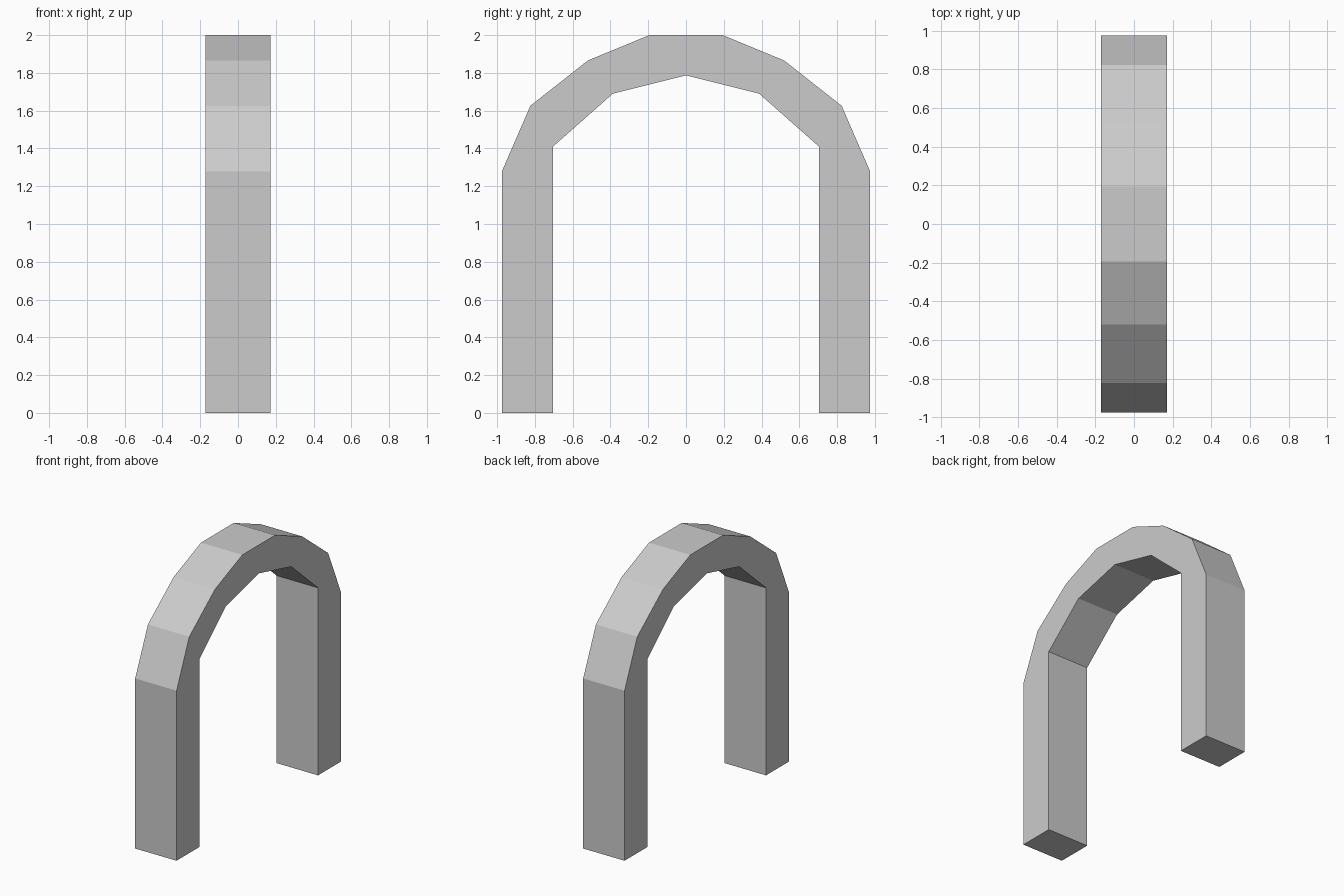
import bpy
import bmesh

if "Cube" in bpy.data.objects:
    bpy.data.objects.remove(bpy.data.objects["Cube"])

HALF_WIDTH = 0.172

# Half profile of the arch as (y, z): outer edge going up, inner edge going down
outer = [(0.975, 0), (0.975, 1.278), (0.824, 1.626), (0.519, 1.866), (0.194, 2.0)]
inner = [(0, 1.787), (0.387, 1.69), (0.705, 1.409), (0.705, 0)]


def mirrored(points):
    return [(-y, z) for y, z in reversed(points)]


# Full outline: right outer, left outer, left inner, crown, right inner
profile = outer + mirrored(outer) + mirrored(inner[1:]) + inner

# Extrude the outline across the width
bm = bmesh.new()
face = bm.faces.new([bm.verts.new((-HALF_WIDTH, y, z)) for y, z in profile])
result = bmesh.ops.extrude_face_region(bm, geom=[face], use_keep_orig=True)
moved = [v for v in result["geom"] if isinstance(v, bmesh.types.BMVert)]
bmesh.ops.translate(bm, verts=moved, vec=(2 * HALF_WIDTH, 0, 0))
bmesh.ops.recalc_face_normals(bm, faces=bm.faces)

mesh = bpy.data.meshes.new("arch")
bm.to_mesh(mesh)
bm.free()
arch = bpy.data.objects.new("arch", mesh)
bpy.context.collection.objects.link(arch)
